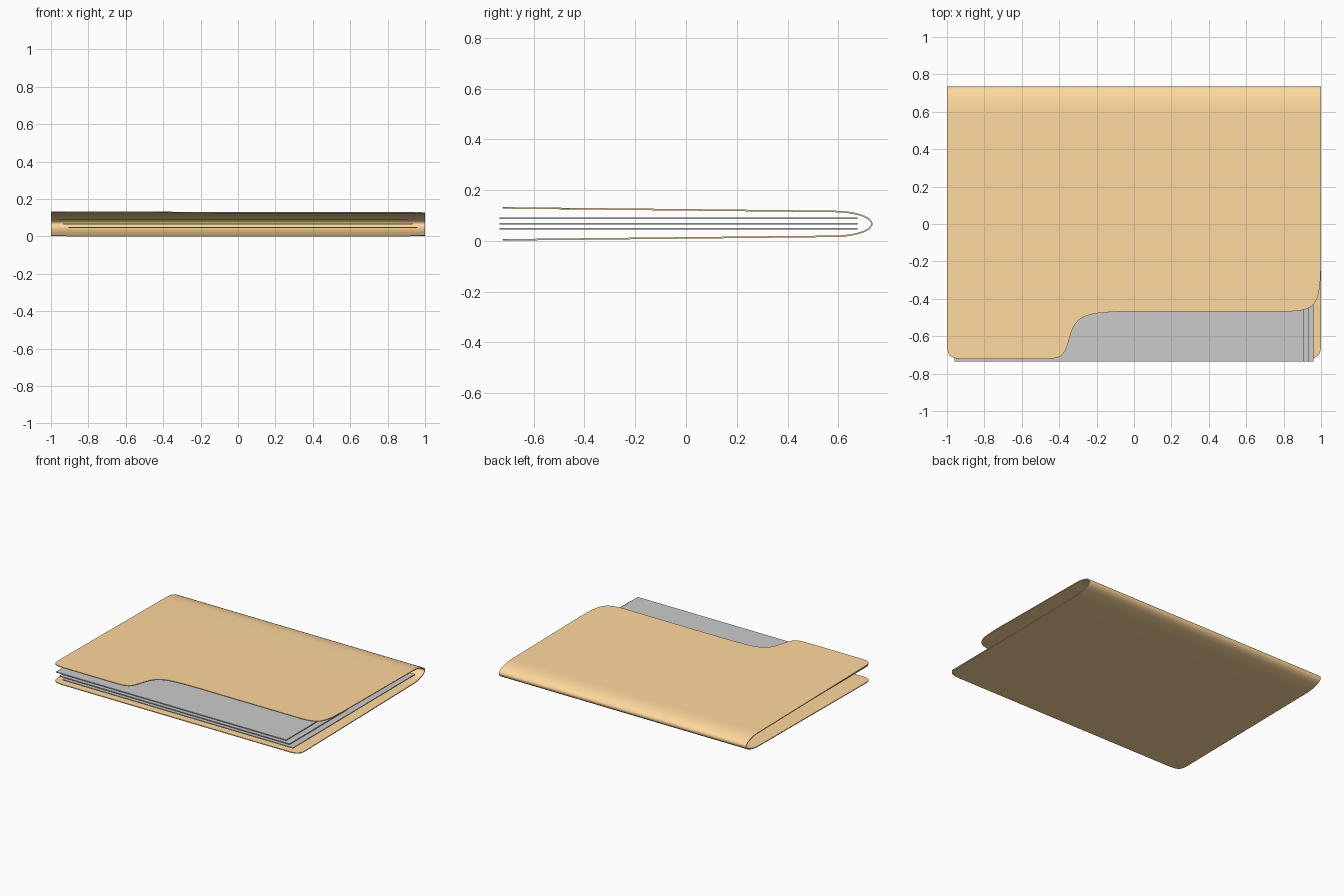
import bpy, bmesh, math

if "Cube" in bpy.data.objects:
    bpy.data.objects.remove(bpy.data.objects["Cube"])

MID = 0.067      # height of the fold line
THICK = 0.006    # card thickness
FOLD_Y = 0.58    # where the flat panels turn into the spine


def bezier(a, b, c, d, n=12):
    pts = []
    for i in range(n + 1):
        t = i / n
        w = ((1 - t) ** 3, 3 * t * (1 - t) ** 2, 3 * t * t * (1 - t), t ** 3)
        pts.append(tuple(sum(k * p[j] for k, p in zip(w, (a, b, c, d))) for j in (0, 1)))
    return pts


def front_y(outline, x):
    for (x0, y0), (x1, y1) in zip(outline, outline[1:]):
        if x0 <= x <= x1 and x1 > x0:
            return y0 + (y1 - y0) * (x - x0) / (x1 - x0)
    return outline[-1][1]


def finish(obj, colour=None):
    bpy.ops.object.select_all(action='DESELECT')
    obj.select_set(True)
    bpy.context.view_layer.objects.active = obj
    for m in list(obj.modifiers):
        bpy.ops.object.modifier_apply(modifier=m.name)
    bpy.ops.object.shade_smooth_by_angle(angle=math.radians(30))
    if colour:
        mat = bpy.data.materials.new(obj.name + "_card")
        mat.diffuse_color = colour
        mat.use_nodes = True
        mat.node_tree.nodes["Principled BSDF"].inputs["Base Color"].default_value = mat.diffuse_color
        obj.data.materials.append(mat)


def new_object(name, bm):
    mesh = bpy.data.meshes.new(name)
    bm.to_mesh(mesh)
    bm.free()
    obj = bpy.data.objects.new(name, mesh)
    bpy.context.collection.objects.link(obj)
    return obj


# Front outlines of the two panels, seen from above
corner = bezier((-1, -0.64), (-1, -0.705), (-0.985, -0.722), (-0.90, -0.722))
top_outline = (corner
               + bezier((-0.48, -0.722), (-0.38, -0.722), (-0.37, -0.70), (-0.345, -0.61))
               + bezier((-0.345, -0.61), (-0.31, -0.48), (-0.26, -0.472), (0, -0.467))
               + bezier((0.82, -0.467), (0.985, -0.467), (0.995, -0.42), (1, -0.2), 16))
bottom_outline = corner + [(-x, y) for x, y in reversed(corner)]

# Folder: one bent sheet, each column running over the top, spine and underside
columns = sorted({round(x, 5) for x, _ in top_outline + bottom_outline})
HALF_END, HALF_FOLD = 0.063, 0.049


def panel_z(y, side):
    t = (FOLD_Y - y) / (FOLD_Y + 0.722)
    return MID + side * (HALF_FOLD + (HALF_END - HALF_FOLD) * t)


bm = bmesh.new()
grid = []
for x in columns:
    yt, yb = front_y(top_outline, x), front_y(bottom_outline, x)
    path = [(y, panel_z(y, 1)) for y in (yt + (FOLD_Y - yt) * i / 4 for i in range(4))]
    for i in range(25):
        a = math.pi / 2 - math.pi * i / 24
        path.append((FOLD_Y + 0.152 * math.cos(a), MID + HALF_FOLD * math.sin(a)))
    path += [(y, panel_z(y, -1)) for y in (FOLD_Y + (yb - FOLD_Y) * i / 4 for i in range(1, 5))]
    grid.append([bm.verts.new((x, y, z)) for y, z in path])
for c0, c1 in zip(grid, grid[1:]):
    for i in range(len(c0) - 1):
        bm.faces.new((c0[i], c0[i + 1], c1[i + 1], c1[i]))
bmesh.ops.reverse_faces(bm, faces=bm.faces[:])
folder = new_object("folder_cover", bm)
# make the outside face outward
folder.data.update()
if folder.data.polygons[0].normal.z < 0:
    folder.data.flip_normals()
solid = folder.modifiers.new("thickness", 'SOLIDIFY')
solid.thickness = THICK
solid.offset = 0
finish(folder, (1.0, 0.69, 0.34, 1))

# Three paper sheets, each shifted a little sideways
for i, (x0, x1, z) in enumerate([(-0.905, 0.96, 0.047), (-0.932, 0.932, 0.068), (-0.96, 0.905, 0.09)]):
    bm = bmesh.new()
    bmesh.ops.create_cube(bm, size=1)
    for v in bm.verts:
        v.co = ((x0 + x1) / 2 + v.co.x * (x1 - x0), -0.03 + v.co.y * 1.41, z + v.co.z * THICK)
    finish(new_object(f"paper_sheet_{i + 1}", bm))
